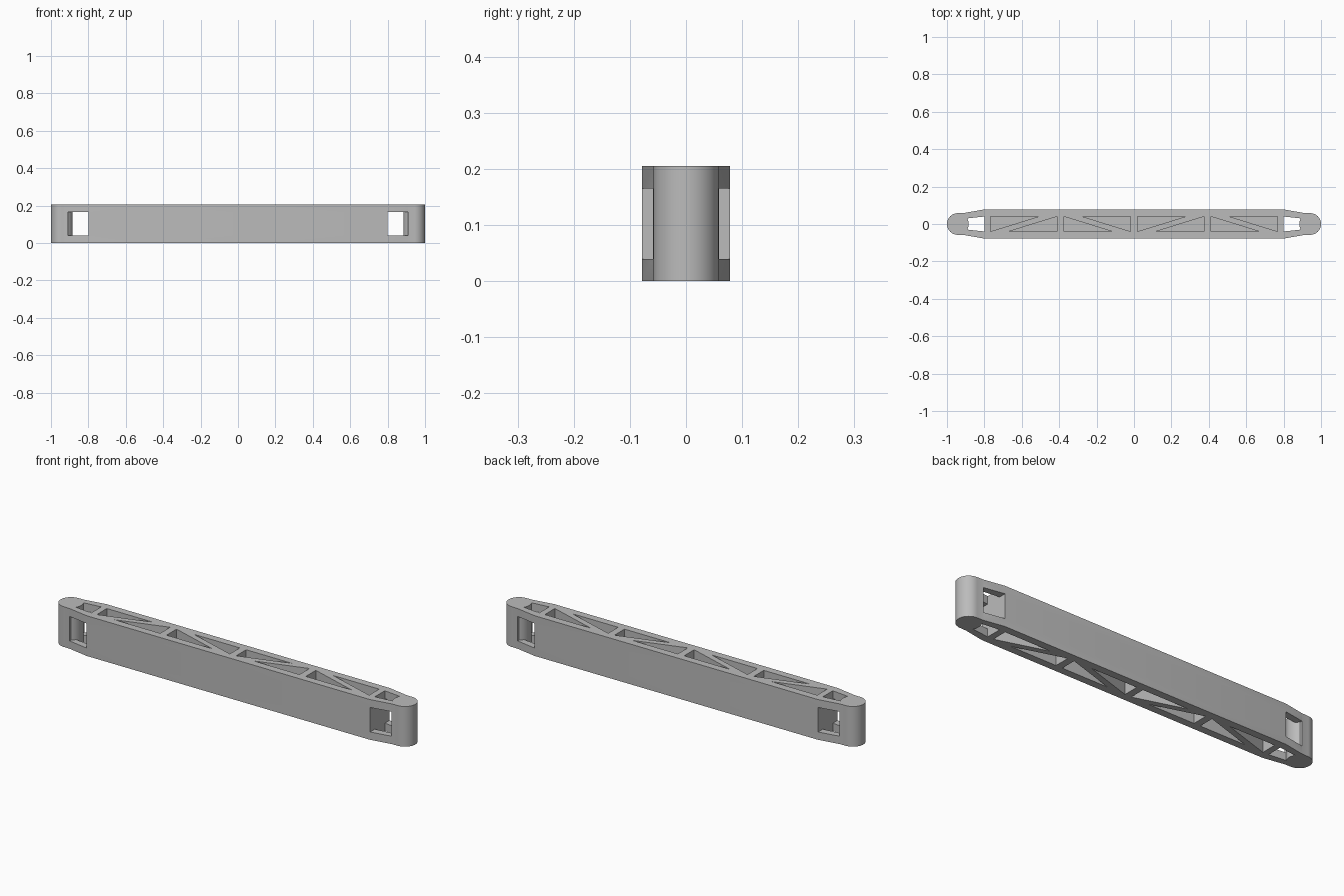
import bpy, bmesh, math

if "Cube" in bpy.data.objects:
    bpy.data.objects.remove(bpy.data.objects["Cube"])

HEIGHT, HALF_W = 0.205, 0.078
BOSS_X, BOSS_R = 0.942, 0.058      # rounded end post
BAY_X = 0.8                        # where the straight beam stops
WEB = 0.03                         # floor between upper and lower pockets


def boss_arc(start, end, steps):
    """Points on the end post, angles in degrees from +x."""
    angles = [math.radians(start + (end - start) * i / steps) for i in range(steps + 1)]
    return [(BOSS_X + BOSS_R * math.cos(a), BOSS_R * math.sin(a)) for a in angles]


def flip(points):
    return [(-x, -y) for x, y in points]


def prism_object(name, prisms):
    """One mesh holding upright prisms given as (outline, bottom, top)."""
    bm = bmesh.new()
    for outline, z0, z1 in prisms:
        low = [bm.verts.new((x, y, z0)) for x, y in outline]
        high = [bm.verts.new((x, y, z1)) for x, y in outline]
        bm.faces.new(low[::-1])
        bm.faces.new(high)
        for i in range(len(low)):
            j = (i + 1) % len(low)
            bm.faces.new((low[i], low[j], high[j], high[i]))
    bmesh.ops.recalc_face_normals(bm, faces=bm.faces)
    mesh = bpy.data.meshes.new(name)
    bm.to_mesh(mesh)
    bm.free()
    obj = bpy.data.objects.new(name, mesh)
    bpy.context.collection.objects.link(obj)
    return obj


# Beam outline: straight sides, tapered necks, round ends
neck = (0.908, 0.059)
right_end = [(BAY_X, -HALF_W), (neck[0], -neck[1])] + boss_arc(-90, 90, 32) + [neck, (BAY_X, HALF_W)]
beam = prism_object("truss_beam", [(right_end + flip(right_end), 0, HEIGHT)])

# Vertical openings between beam and end posts
shaft = [(BAY_X, 0.04), (BAY_X, -0.04)] + boss_arc(211, 149, 16)
shafts = prism_object("shaft_cutter", [(s, -0.1, 0.3) for s in (shaft, flip(shaft))])

# Side windows that leave the end posts standing
window = ([(BAY_X, 0.1), (BAY_X, -0.1), (neck[0], -0.1)]
          + boss_arc(234, 126, 24) + [(neck[0], 0.1)])
windows = prism_object("window_cutter", [(w, 0.04, 0.165) for w in (window, flip(window))])

# Pairs of triangular pockets with alternating diagonals, above and below the web
CELL, PITCH, LEG, POCKET_Y = 0.357, 0.393, 0.258, 0.04
pockets = []
for i in range(4):
    middle = (i - 1.5) * PITCH
    side = 1 if i % 2 == 0 else -1
    tri = [(-CELL / 2, side * POCKET_Y), (-CELL / 2 + LEG, side * POCKET_Y),
           (-CELL / 2, -side * POCKET_Y)]
    for shape in (tri, flip(tri)):
        outline = [(x + middle, y) for x, y in shape]
        pockets.append((outline, -0.1, (HEIGHT - WEB) / 2))
        pockets.append((outline, (HEIGHT + WEB) / 2, 0.3))
pocket_cutter = prism_object("pocket_cutter", pockets)

# Cut everything out of the beam
bpy.ops.object.select_all(action="DESELECT")
beam.select_set(True)
bpy.context.view_layer.objects.active = beam
for cutter in (pocket_cutter, shafts, windows):
    cutter.hide_render = True
    mod = beam.modifiers.new(cutter.name, "BOOLEAN")
    mod.operation = "DIFFERENCE"
    mod.solver = "EXACT"
    mod.object = cutter
    bpy.ops.object.modifier_apply(modifier=mod.name)
    bpy.data.objects.remove(cutter)

# Plain grey finish
grey = bpy.data.materials.new("plain_grey")
grey.use_nodes = True
colour = (0.5, 0.5, 0.5, 1)
grey.diffuse_color = colour
grey.node_tree.nodes["Principled BSDF"].inputs["Base Color"].default_value = colour
beam.data.materials.clear()
beam.data.materials.append(grey)
bpy.ops.object.shade_smooth_by_angle(angle=math.radians(20))
